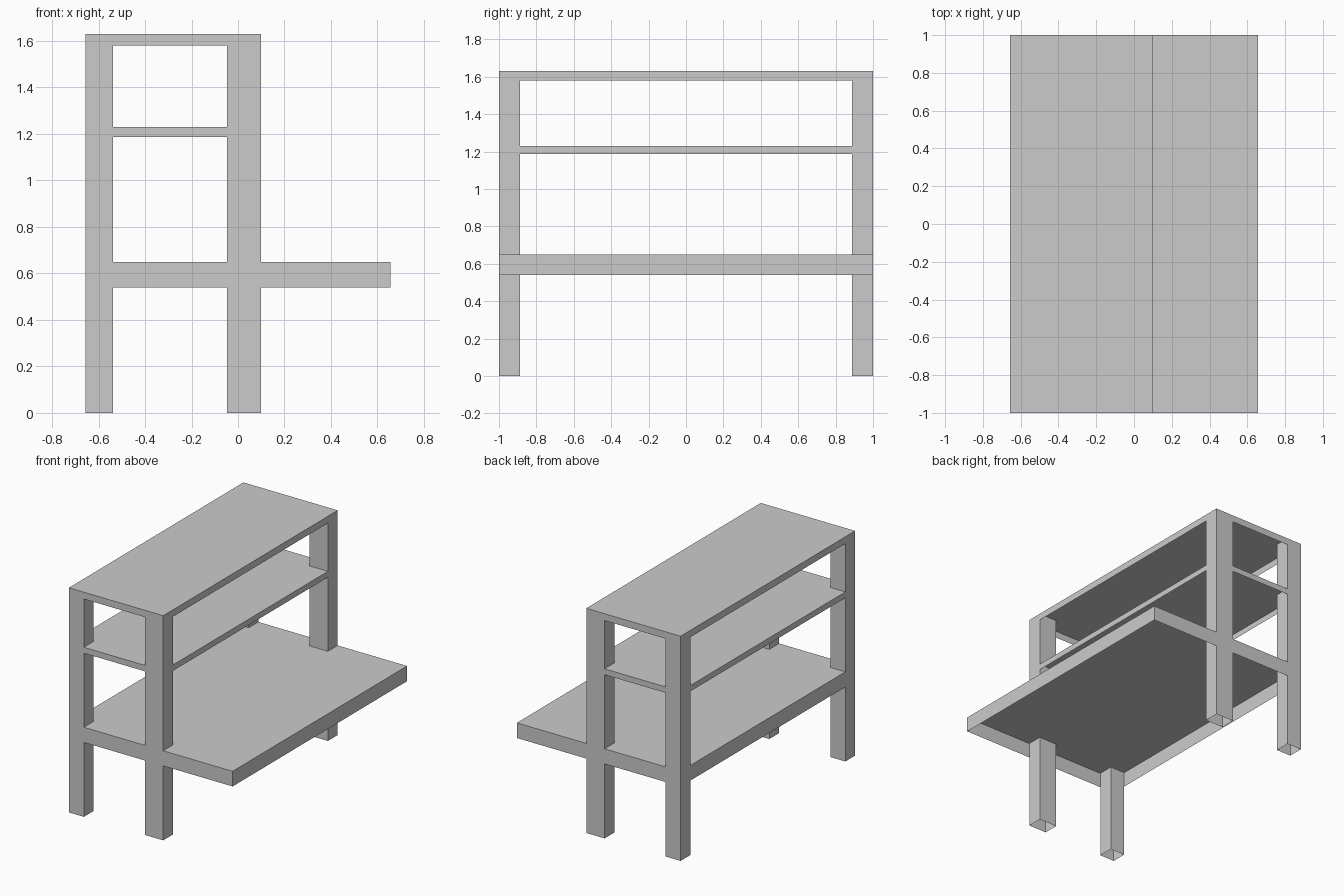
import bpy
import bmesh

if "Cube" in bpy.data.objects:
    bpy.data.objects.remove(bpy.data.objects["Cube"])

X_BACK, X_POST, X_EDGE = -0.657, 0.10, 0.657   # left side, rear of front posts, desk edge
Y = 1.0                                        # half length
POST_D = 0.112                                 # post depth along y
HEIGHT = 1.63
POSTS_X = [(X_BACK, -0.537), (-0.047, X_POST)]


def wall(bm, a, b, z0, z1):
    """Vertical quad from a to b; counter-clockwise order faces outward."""
    pts = [(*a, z0), (*b, z0), (*b, z1), (*a, z1)]
    bm.faces.new([bm.verts.new(p) for p in pts])


def finish(bm, name):
    bmesh.ops.remove_doubles(bm, verts=bm.verts, dist=1e-5)
    mesh = bpy.data.meshes.new(name)
    bm.to_mesh(mesh)
    bm.free()
    obj = bpy.data.objects.new(name, mesh)
    bpy.context.collection.objects.link(obj)
    return obj


def post(name, x0, x1, y0, y1):
    """Hollow square post, open at the foot."""
    bm = bmesh.new()
    ring = [(x0, y0), (x1, y0), (x1, y1), (x0, y1)]
    for i in range(4):
        wall(bm, ring[i], ring[(i + 1) % 4], 0, HEIGHT)
    finish(bm, name)


def board(name, x_end, z0, z1):
    """Sheet top with a thin apron between the posts, open underneath."""
    bm = bmesh.new()
    ring = [(X_BACK, -Y), (x_end, -Y), (x_end, Y), (X_BACK, Y)]
    bm.faces.new([bm.verts.new((*p, z1)) for p in ring])
    inner = Y - POST_D
    spans = [(POSTS_X[0][1], POSTS_X[1][0])]
    if x_end > X_POST:
        spans.append((X_POST, x_end))
        inner_right = Y
    else:
        inner_right = inner
    for a, b in spans:
        wall(bm, (a, -Y), (b, -Y), z0, z1)
        wall(bm, (b, Y), (a, Y), z0, z1)
    wall(bm, (x_end, -inner_right), (x_end, inner_right), z0, z1)
    wall(bm, (X_BACK, inner), (X_BACK, -inner), z0, z1)
    finish(bm, name)


# Four full-height posts
for side, (x0, x1) in zip(("left", "right"), POSTS_X):
    post("front_" + side + "_post", x0, x1, -Y, -Y + POST_D)
    post("back_" + side + "_post", x0, x1, Y - POST_D, Y)

# Desk surface, middle shelf and top shelf
board("desk_top", X_EDGE, 0.54, 0.65)
board("middle_shelf", X_POST, 1.187, 1.23)
board("top_shelf", X_POST, 1.58, HEIGHT)
